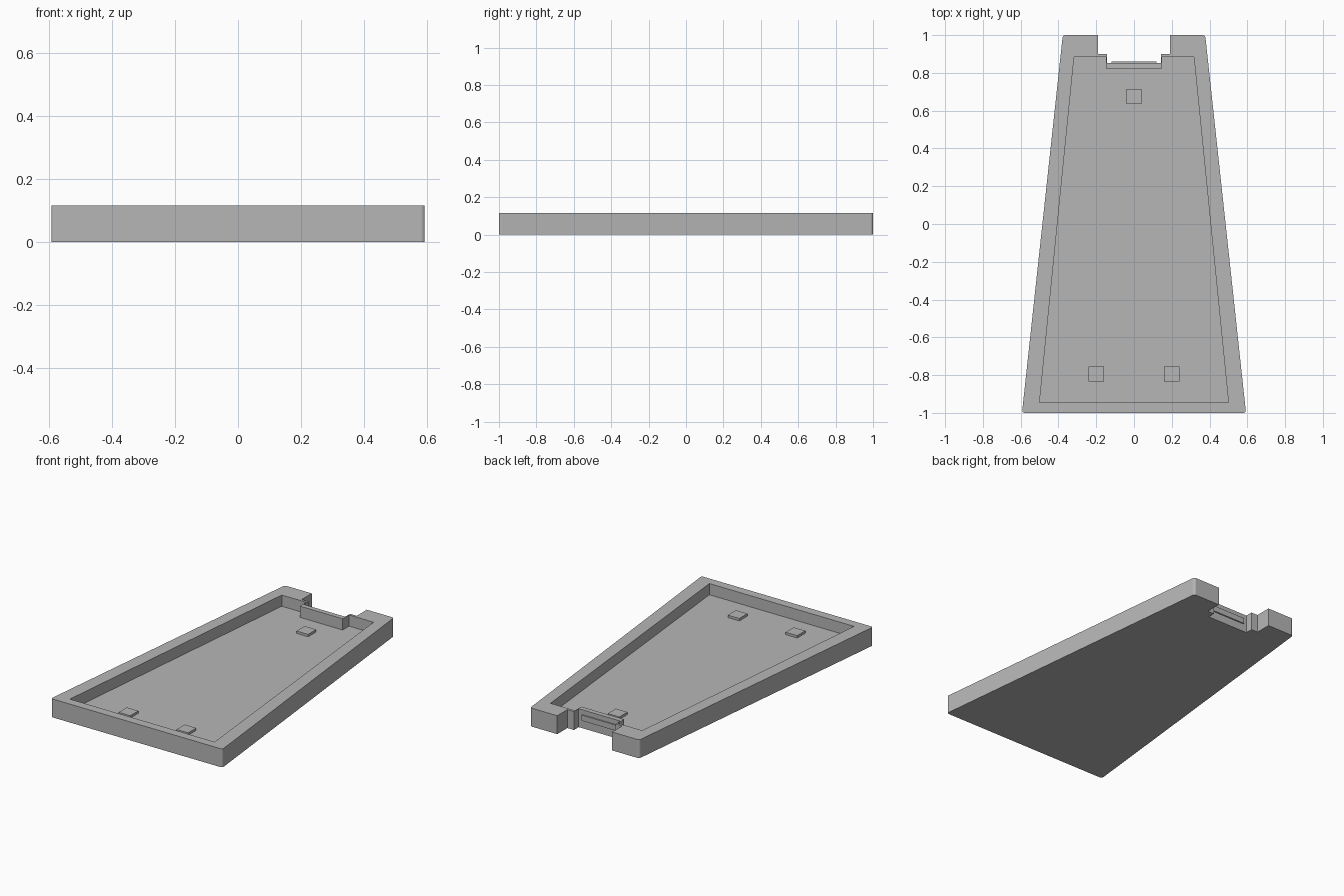
import bpy
import bmesh

cube = bpy.data.objects.get("Cube")
if cube:
    bpy.data.objects.remove(cube, do_unlink=True)

HEIGHT = 0.115
FLOOR = 0.045

grey = bpy.data.materials.new("plain grey")
grey.use_nodes = True
grey.diffuse_color = (0.47, 0.47, 0.47, 1)
grey.node_tree.nodes["Principled BSDF"].inputs["Base Color"].default_value = (0.47, 0.47, 0.47, 1)


def mirrored(half):
    """Close a right-hand outline by mirroring it across x = 0."""
    return half + [(-x, y) for x, y in reversed(half)]


def prism(name, outline, z0, z1, round_at=None, radius=0.02):
    """Extrude an outline upward, optionally rounding its vertical edges."""
    bm = bmesh.new()
    base = bm.faces.new([bm.verts.new((x, y, z0)) for x, y in outline])
    top = bmesh.ops.extrude_face_region(bm, geom=[base])["geom"]
    for v in top:
        if isinstance(v, bmesh.types.BMVert):
            v.co.z = z1
    if round_at:
        edges = [e for e in bm.edges
                 if abs(e.verts[0].co.z - e.verts[1].co.z) > 0.01
                 and round_at(e.verts[0].co)]
        bmesh.ops.bevel(bm, geom=edges, offset=radius, segments=4,
                        profile=0.5, affect='EDGES')
    bmesh.ops.recalc_face_normals(bm, faces=bm.faces)
    mesh = bpy.data.meshes.new(name)
    bm.to_mesh(mesh)
    bm.free()
    mesh.materials.append(grey)
    obj = bpy.data.objects.new(name, mesh)
    bpy.context.collection.objects.link(obj)
    return obj


def rectangle(cx, cy, width, depth):
    w, d = width / 2, depth / 2
    return [(cx - w, cy - d), (cx + w, cy - d), (cx + w, cy + d), (cx - w, cy + d)]


# Tapered body with a stepped notch in the back edge
body_half = [(0.593, -1), (0.377, 1), (0.19, 1), (0.19, 0.9), (0.144, 0.9), (0.144, 0.853)]
tray = prism("tray_body", mirrored(body_half), 0, HEIGHT,
             round_at=lambda co: abs(co.x) > 0.3, radius=0.014)

# Pocket hollowed out of the body, stepping in around the notch
pocket_half = [(0.5, -0.945), (0.317, 0.885), (0.148, 0.885), (0.148, 0.822)]
pocket = prism("pocket_cutter", mirrored(pocket_half), FLOOR, HEIGHT + 0.1)
pocket.hide_render = True
cut = tray.modifiers.new("pocket", 'BOOLEAN')
cut.operation = 'DIFFERENCE'
cut.solver = 'EXACT'
cut.object = pocket
bpy.context.view_layer.objects.active = tray
bpy.ops.object.modifier_apply(modifier=cut.name)
bpy.data.objects.remove(pocket, do_unlink=True)

# Latch ridge on the wall inside the notch
prism("latch_ridge", rectangle(0, 0.855, 0.24, 0.012), 0.05, 0.085)

# Small raised pads on the floor
for name, x, y in (("back_pad", 0, 0.675),
                   ("front_left_pad", 0.2, -0.795),
                   ("front_right_pad", -0.2, -0.795)):
    prism(name, rectangle(x, y, 0.08, 0.08), FLOOR - 0.01, FLOOR + 0.015)
